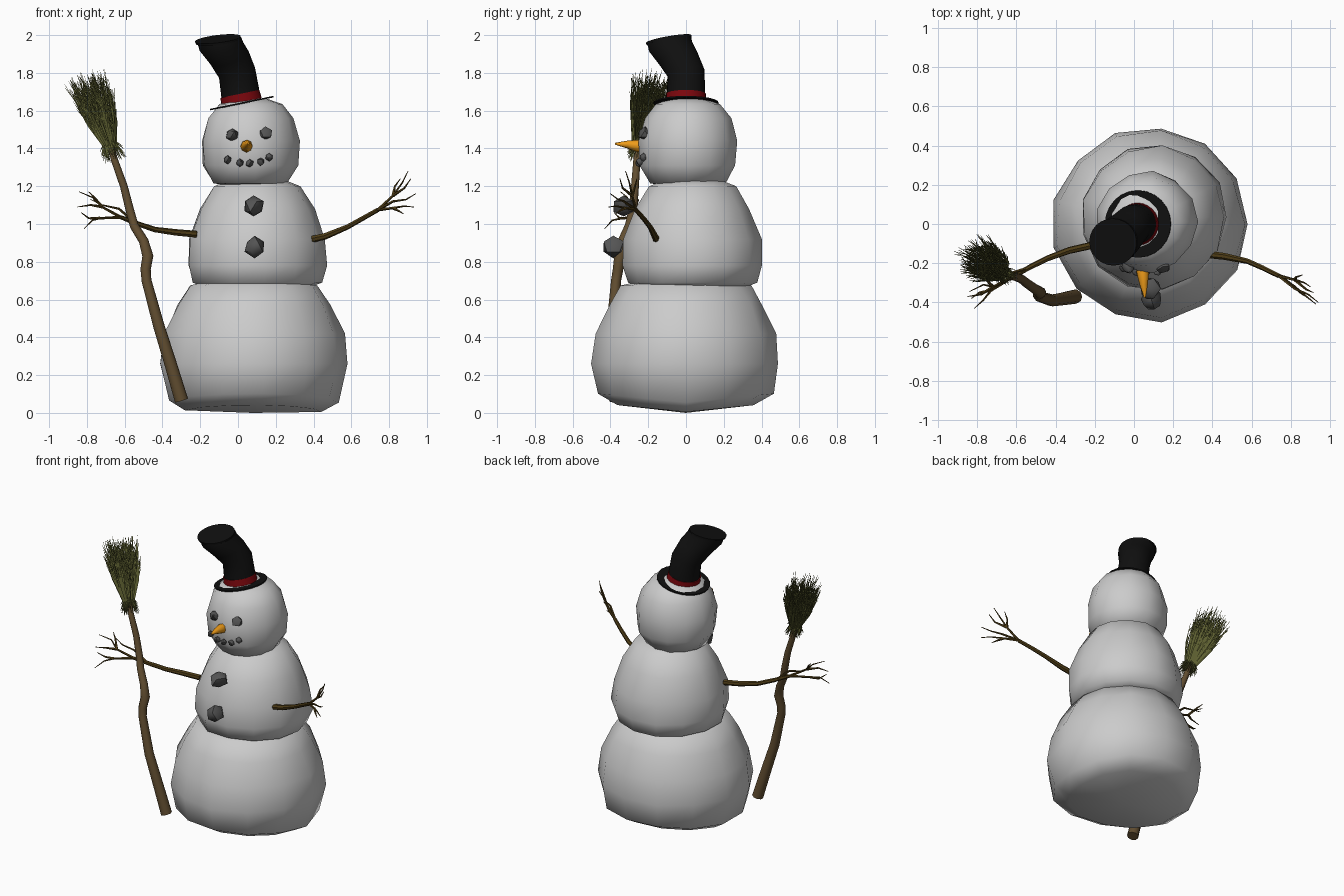
import bpy, bmesh, math, random
from mathutils import Vector

random.seed(4)


def material(name, rgb):
    m = bpy.data.materials.new(name)
    m.diffuse_color = (*rgb, 1)
    return m


COAL = material("coal", (0.09, 0.09, 0.09))
BLACK = material("black", (0.005, 0.005, 0.005))
RED = material("red", (0.2, 0.002, 0.004))
ORANGE = material("orange", (0.85, 0.33, 0.01))
BARK = material("bark", (0.075, 0.045, 0.008))
WOOD = material("wood", (0.12, 0.075, 0.03))
STRAW = material("straw", (0.11, 0.115, 0.03))


def loft(bm, path, radii, sides, normal=None, jitter=0.0):
    """Sweep a polygon through the path points and cap both ends."""
    pts = [Vector(p) for p in path]
    whole = (pts[-1] - pts[0]).normalized()
    ref = Vector((0, 1, 0)) if abs(whole.y) < 0.75 else Vector((1, 0, 0))
    rings = []
    for i, (p, r) in enumerate(zip(pts, radii)):
        if isinstance(normal, list):
            n = Vector(normal[i])
        else:
            n = Vector(normal) if normal else pts[min(i + 1, len(pts) - 1)] - pts[max(i - 1, 0)]
        n.normalize()
        u = ref.cross(n).normalized()
        v = n.cross(u)
        ring = []
        for k in range(sides):
            a = 2 * math.pi * k / sides
            d = u * math.cos(a) + v * math.sin(a)
            ring.append(bm.verts.new(p + d * r * (1 + random.uniform(-jitter, jitter))))
        rings.append(ring)
    for a, b in zip(rings, rings[1:]):
        for k in range(sides):
            j = (k + 1) % sides
            bm.faces.new((a[k], a[j], b[j], b[k]))
    bm.faces.new(rings[0][::-1])
    bm.faces.new(rings[-1])


def finish(name, bm, mat=None, angle=50):
    bmesh.ops.recalc_face_normals(bm, faces=bm.faces)
    me = bpy.data.meshes.new(name)
    bm.to_mesh(me)
    bm.free()
    ob = bpy.data.objects.new(name, me)
    bpy.context.collection.objects.link(ob)
    if mat:
        me.materials.append(mat)
    bpy.ops.object.select_all(action='DESELECT')
    ob.select_set(True)
    bpy.context.view_layer.objects.active = ob
    bpy.ops.object.shade_smooth_by_angle(angle=math.radians(angle))
    return ob


def snowball(name, cx, cy, profile, ridge=False):
    bm = bmesh.new()
    loft(bm, [(cx, cy, z) for r, z in profile], [r * 1.015 for r, z in profile],
         13, (0, 0, 1), 0.022)
    if ridge:  # underside rises gently to front and back
        for v in bm.verts:
            if v.co.z < 0.1:
                v.co.z += 0.1 * abs(v.co.y)
        low = [f for f in bm.faces if all(v.co.z < 0.06 for v in f.verts)]
        bmesh.ops.poke(bm, faces=low)
        for v in bm.verts:
            if v.co.z < 0.06 and abs(v.co.x - cx) < 0.1 and abs(v.co.y) < 0.1:
                v.co.z = 0
    finish(name, bm, angle=70)


# Three snow balls: (radius, height) profiles
snowball("bottom_snowball", 0.08, 0, [(0.36, 0.005), (0.455, 0.055), (0.49, 0.26), (0.472, 0.42),
                                      (0.405, 0.57), (0.34, 0.675), (0.25, 0.695)], True)
snowball("middle_snowball", 0.10, 0.035, [(0.28, 0.665), (0.345, 0.69), (0.368, 0.78), (0.358, 0.92),
                                          (0.30, 1.08), (0.225, 1.20), (0.14, 1.235)])
snowball("head_snowball", 0.065, 0.01, [(0.12, 1.205), (0.195, 1.215), (0.25, 1.31), (0.255, 1.44),
                                        (0.225, 1.56), (0.165, 1.635), (0.08, 1.665)])


# Coal lumps: eyes, mouth and buttons
def coal(name, lumps):
    bm = bmesh.new()
    for x, y, z, r in lumps:
        new = bmesh.ops.create_icosphere(bm, subdivisions=1, radius=r)["verts"]
        for v in new:
            v.co = v.co * random.uniform(0.88, 1.1) + Vector((x, y, z))
    finish(name, bm, COAL, 45)


coal("eyes", [(-0.03, -0.218, 1.472, 0.037), (0.145, -0.218, 1.478, 0.037)])
coal("mouth", [(-0.055, -0.225, 1.34, 0.022), (0.01, -0.245, 1.325, 0.022), (0.062, -0.247, 1.32, 0.022),
               (0.12, -0.243, 1.33, 0.022), (0.165, -0.225, 1.355, 0.022)])
coal("buttons", [(0.083, -0.33, 1.093, 0.058), (0.088, -0.385, 0.88, 0.06)])

# Carrot nose
bm = bmesh.new()
loft(bm, [(0.045, -0.21, 1.408), (0.046, -0.255, 1.414), (0.05, -0.31, 1.421), (0.055, -0.375, 1.425)],
     [0.034, 0.031, 0.02, 0.005], 8, jitter=0.05)
finish("carrot_nose", bm, ORANGE)

# Top hat: brim, band, bent crown and overhanging lid
tilt = Vector((-0.2, 0, 0.98))
base = Vector((0.02, 0, 1.64))
bm = bmesh.new()
loft(bm, [base - tilt * 0.004, base + tilt * 0.004], [0.172, 0.172], 24, tilt)
finish("hat_brim", bm, BLACK, 30)
bm = bmesh.new()
loft(bm, [base + tilt * 0.005, base + tilt * 0.05], [0.109, 0.105], 24, tilt)
finish("hat_band", bm, RED, 30)
bm = bmesh.new()
loft(bm, [base, (-0.005, 0, 1.80), (-0.045, -0.042, 1.88), (-0.088, -0.082, 1.94), (-0.098, -0.088, 1.97)],
     [0.104, 0.099, 0.107, 0.117, 0.117], 24,
     [tilt, (-0.27, -0.2, 0.95), (-0.3, -0.28, 0.9), (-0.2, -0.22, 0.95), (-0.14, -0.18, 0.98)])
finish("hat_crown", bm, BLACK, 40)
bm = bmesh.new()
loft(bm, [(-0.104, -0.09, 1.968), (-0.107, -0.092, 1.98)], [0.12, 0.122], 24, (-0.12, -0.17, 0.98))
finish("hat_lid", bm, BLACK, 30)


# Twig arms with forked fingers
def arm(name, path, radii, fingers):
    bm = bmesh.new()
    loft(bm, path, radii, 7)
    for f in fingers:
        n = len(f)
        loft(bm, f, [0.009 - 0.007 * i / (n - 1) for i in range(n)], 5)
    finish(name, bm, BARK)


L = (-0.62, -0.27, 1.035)
L2, L3 = (-0.72, -0.32, 1.09), (-0.73, -0.34, 1.03)
arm("left_twig_arm",
    [(-0.22, -0.11, 0.945), (-0.33, -0.135, 0.955), (-0.44, -0.175, 0.97), (-0.53, -0.22, 1.0), L],
    [0.019, 0.018, 0.015, 0.014, 0.011],
    [[L, L2, (-0.77, -0.31, 1.14), (-0.84, -0.345, 1.17)], [L2, (-0.78, -0.36, 1.10), (-0.85, -0.37, 1.09)],
     [L, L3, (-0.77, -0.39, 1.02), (-0.815, -0.43, 0.975)], [L3, (-0.79, -0.35, 1.03), (-0.83, -0.38, 1.06)],
     [(-0.54, -0.225, 1.0), (-0.63, -0.25, 1.08), (-0.72, -0.26, 1.10), (-0.78, -0.25, 1.13)],
     [L2, (-0.76, -0.28, 1.14), (-0.79, -0.26, 1.17)]])
R = (0.74, -0.265, 1.075)
R2, R3 = (0.82, -0.285, 1.15), (0.82, -0.32, 1.085)
arm("right_twig_arm",
    [(0.37, -0.155, 0.915), (0.46, -0.165, 0.935), (0.58, -0.19, 0.985), (0.66, -0.225, 1.03), R],
    [0.019, 0.018, 0.014, 0.013, 0.012],
    [[R, R2, (0.87, -0.30, 1.22), (0.90, -0.32, 1.28)], [R2, (0.88, -0.335, 1.19), (0.915, -0.35, 1.24)],
     [R, (0.82, -0.33, 1.12), (0.89, -0.36, 1.13), (0.94, -0.40, 1.16)],
     [R, R3, (0.88, -0.37, 1.095), (0.93, -0.41, 1.09)], [R3, (0.85, -0.35, 1.07), (0.875, -0.37, 1.055)],
     [R2, (0.83, -0.27, 1.20), (0.86, -0.26, 1.24)]])

# Broom handle: a crooked stick
bm = bmesh.new()
loft(bm, [(-0.30, -0.37, 0.065), (-0.355, -0.38, 0.25), (-0.42, -0.39, 0.46), (-0.485, -0.37, 0.70),
          (-0.49, -0.36, 0.76), (-0.478, -0.35, 0.83), (-0.50, -0.335, 0.91), (-0.55, -0.30, 0.99),
          (-0.575, -0.28, 1.08), (-0.605, -0.27, 1.2), (-0.655, -0.26, 1.34), (-0.68, -0.245, 1.44)],
     [0.037, 0.034, 0.031, 0.027, 0.028, 0.03, 0.026, 0.024, 0.023, 0.021, 0.019, 0.018], 9)
finish("broom_handle", bm, WOOD)

# Broom brush: flared twigs with side sprigs, and frayed ends under the tie
bm = bmesh.new()
tie = Vector((-0.675, -0.25, 1.41))
axis = Vector((-0.31, 0.2, 0.92)).normalized()
side = axis.cross(Vector((0, 1, 0))).normalized()
deep = axis.cross(side)
for i in range(230):
    a, s = random.uniform(0, 2 * math.pi), math.sqrt(random.random())
    out = side * math.cos(a) + deep * math.sin(a)
    length = random.uniform(0.25, 0.42)
    p0 = tie + out * 0.035 * s
    p1 = tie + axis * length * 0.5 + out * 0.085 * s
    p2 = tie + axis * length + out * random.uniform(0.10, 0.135) * s
    loft(bm, [p0, p1, p2], [0.004, 0.004, 0.001], 3)
    for t in (0.35, 0.6, 0.8):
        q = p0.lerp(p1, t * 2) if t < 0.5 else p1.lerp(p2, t * 2 - 1)
        b = random.uniform(0, 2 * math.pi)
        d = axis * 0.06 + (side * math.cos(b) + deep * math.sin(b)) * 0.024
        loft(bm, [q, q + d], [0.0035, 0.001], 3)
for i in range(110):
    a = random.uniform(0, 2 * math.pi)
    out = side * math.cos(a) + deep * math.sin(a)
    p0 = tie + axis * 0.03 + out * 0.025
    p1 = tie - axis * random.uniform(0.01, 0.085) + out * random.uniform(0.03, 0.065)
    loft(bm, [p0, p1], [0.005, 0.001], 3)
finish("broom_brush", bm, STRAW, 30)
